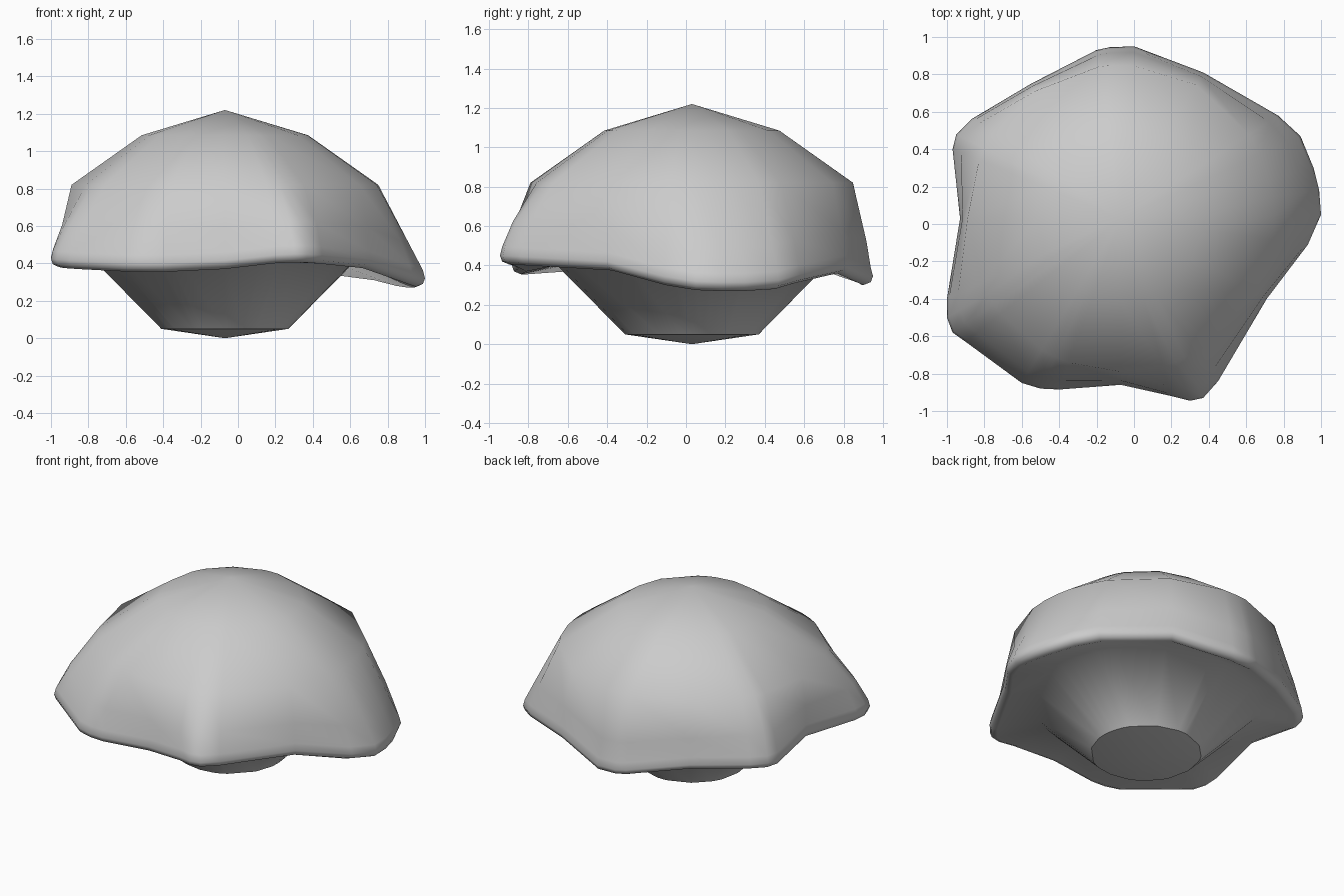
import bpy, bmesh, math

if "Cube" in bpy.data.objects:
    bpy.data.objects.remove(bpy.data.objects["Cube"])

CX, CY = -0.07, 0.03   # axis of the cap

# Wavy rim outline: x, y, height of its lower edge
rim = [(1.0, .05, .275), (.99, .18, .27), (.96, .3, .27), (.89, .47, .28), (.77, .58, .31),
       (.37, .81, .36), (0, .95, .3), (-.13, .945, .3), (-.2, .93, .31), (-.55, .75, .37),
       (-.87, .56, .385), (-.95, .48, .385), (-.97, .4, .385), (-.93, .03, .42),
       (-1, -.4, .385), (-1, -.5, .38), (-.97, -.58, .375), (-.9, -.63, .37),
       (-.6, -.85, .355), (-.5, -.88, .355), (-.4, -.885, .355), (-.07, -.86, .37),
       (.2, -.92, .4), (.3, -.945, .405), (.37, -.93, .405), (.45, -.84, .4),
       (.71, -.4, .375), (.93, -.11, .3)]


def profile(R, z):
    """Radius and height from the crown, round the rim, down to the base."""
    return [(.445, 1.085), (.82, .82), (.82 + .68 * (R - .82), z + .22),
            (R - .012, z + .09), (R, z + .045), (R - .012, z + .015), (R - .05, z),
            (.69, .405), (.34, .05)]


bm = bmesh.new()
columns = []
for x, y, z in rim:
    a = math.atan2(y - CY, x - CX)
    R = math.hypot(x - CX, y - CY)
    columns.append([bm.verts.new((CX + r * math.cos(a), CY + r * math.sin(a), h))
                    for r, h in profile(R, z)])
top = bm.verts.new((CX, CY, 1.22))
bottom = bm.verts.new((CX, CY, 0))

# Skin between neighbouring columns, with fans at both poles
for i, a in enumerate(columns):
    b = columns[(i + 1) % len(columns)]
    bm.faces.new((top, a[0], b[0]))
    for j in range(len(a) - 1):
        bm.faces.new((a[j], a[j + 1], b[j + 1], b[j]))
    bm.faces.new((a[-1], bottom, b[-1]))
    bm.edges.get((a[-1], b[-1])).smooth = False   # crisp base edge
for f in bm.faces:
    f.smooth = True
bmesh.ops.recalc_face_normals(bm, faces=bm.faces)

mesh = bpy.data.meshes.new("mushroom_cap")
bm.to_mesh(mesh)
bm.free()
cap = bpy.data.objects.new("mushroom_cap", mesh)
bpy.context.collection.objects.link(cap)
